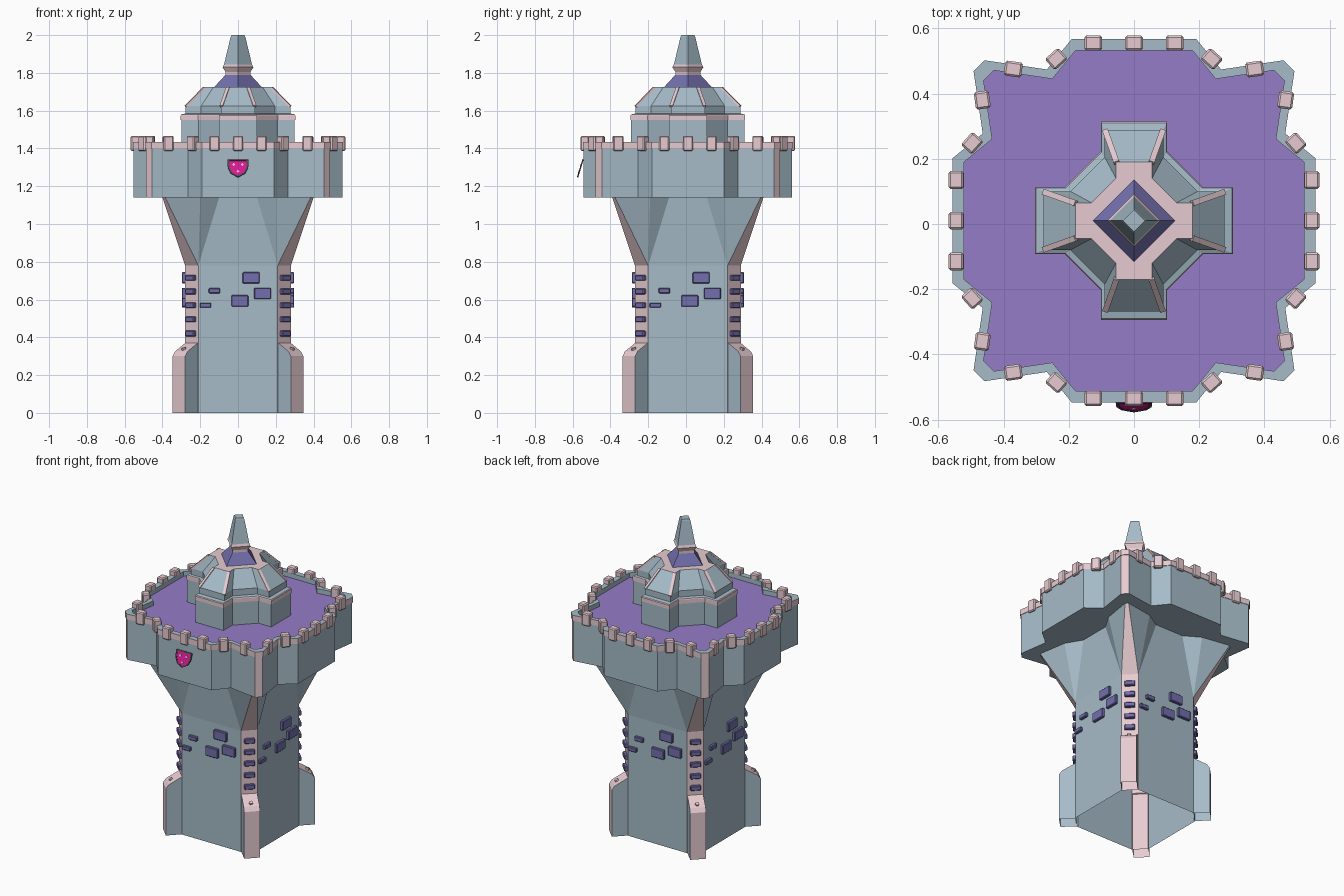
import bpy, bmesh
from math import radians, pi
from mathutils import Matrix, Vector

if "Cube" in bpy.data.objects:
    bpy.data.objects.remove(bpy.data.objects["Cube"])

SHIFT = Matrix.Translation((0, 0.01, 0))   # tower sits slightly back so the shield fits


def material(name, rgb):
    m = bpy.data.materials.new(name)
    m.diffuse_color = (*rgb, 1)
    m.use_nodes = True
    m.node_tree.nodes["Principled BSDF"].inputs["Base Color"].default_value = m.diffuse_color
    return m


BLUE = material("blue_stone", (.38, .50, .58))
PINK = material("pink_stone", (.80, .60, .64))
BRICK = material("violet_brick", (.17, .16, .42))
FLOOR = material("purple_floor", (.30, .20, .57))
MAGENTA = material("magenta_enamel", (.70, .01, .30))
DARK = material("dark_metal", (.10, .06, .09))


def finish(name, bm, mats, bevel=0):
    bmesh.ops.remove_doubles(bm, verts=bm.verts, dist=1e-5)
    me = bpy.data.meshes.new(name)
    bm.transform(SHIFT)
    bm.to_mesh(me)
    bm.free()
    for m in mats:
        me.materials.append(m)
    ob = bpy.data.objects.new(name, me)
    bpy.context.collection.objects.link(ob)
    if bevel:
        mod = ob.modifiers.new("bevel", 'BEVEL')
        mod.width = bevel
        mod.segments = 1
    return ob


def ring(half, s=1.0):
    """Outline with square symmetry from the points of one eighth."""
    quarter = half + [(y, x) for x, y in reversed(half)]
    pts = []
    for k in range(4):
        for x, y in quarter:
            for _ in range(k):
                x, y = -y, x
            pts.append((x * s, y * s))
    return pts


def loft(name, rings, mats, pick=lambda r, i: 0, bottom=None, top=None, mat=None):
    """Join stacked (outline, z) rings; pick gives each face a material index."""
    bm = bmesh.new()
    loops = [[bm.verts.new((x, y, z)) for x, y in pts] for pts, z in rings]
    n = len(loops[0])
    where = {}
    for r, (a, b) in enumerate(zip(loops, loops[1:])):
        for i in range(n):
            j = (i + 1) % n
            # repeated points collapse to triangles or nothing
            quad = []
            for v in (a[i], a[j], b[j], b[i]):
                if all((v.co - q.co).length > 1e-5 for q in quad):
                    quad.append(v)
            if len(quad) > 2:
                bm.faces.new(quad).material_index = pick(r, i)
    if bottom is not None:
        bm.faces.new(loops[0][::-1]).material_index = bottom
    if top is not None:
        bm.faces.new(loops[-1]).material_index = top
    if mat:
        bm.transform(mat)
    return finish(name, bm, mats)


def boxes(name, items, m, bevel=0.004):
    """One object from many (matrix, size) boxes."""
    bm = bmesh.new()
    for mat, size in items:
        bmesh.ops.create_cube(bm, size=1, matrix=mat @ Matrix.Diagonal((*size, 1)))
    return finish(name, bm, [m], bevel)


def turn(deg):
    return Matrix.Rotation(radians(deg), 4, 'Z')


def at(x, y, z):
    return Matrix.Translation((x, y, z))


QUARTERS = [turn(90 * k) for k in range(4)]
corner = lambda i: 1 if i % 6 == 2 else 0

# Tower shaft, flaring into four corner corbels (open underneath)
shaft = ring([(.28, .21)] * 3)
corbel = ring([(.31, .10), (.37, .20), (.40, .385)])
loft("tower_shaft", [(shaft, 0), (shaft, .78), (corbel, 1.14)], [BLUE, PINK],
     lambda r, i: corner(i))

# Corner buttresses: pink end and sloped cap, blue sides
bm = bmesh.new()
for q in QUARTERS:
    m = q @ turn(45)
    prof = [(.34, 0), (.442, 0), (.442, .30), (.425, .325), (.34, .375)]
    L = [bm.verts.new(m @ Vector((r, -.047, z))) for r, z in prof]
    R = [bm.verts.new(m @ Vector((r, .047, z))) for r, z in prof]
    bm.faces.new(L)
    bm.faces.new(R[::-1])
    for i in (1, 2, 3):
        bm.faces.new((L[i + 1], L[i], R[i], R[i + 1])).material_index = 1
bmesh.ops.recalc_face_normals(bm, faces=bm.faces)
finish("corner_buttresses", bm, [BLUE, PINK])

# Small rivets on the buttress caps
bm = bmesh.new()
for q in QUARTERS:
    bmesh.ops.create_cone(bm, cap_ends=True, segments=6, radius1=.014, radius2=.012, depth=.016,
                          matrix=q @ turn(45) @ at(.405, 0, .338) @ Matrix.Rotation(radians(30), 4, 'Y'))
finish("cap_rivets", bm, [PINK])

# Proud bricks on the faces and up the pink corners
face_bricks = [(.07, .715, .09, .06), (.13, .632, .09, .06), (.01, .593, .09, .06),
               (-.125, .647, .06, .028), (-.172, .57, .06, .026)]
items = []
for q in QUARTERS:
    items += [(q @ at(x, -.282, z), (w, .03, h)) for x, z, w, h in face_bricks]
    items += [(q @ turn(45) @ at(.350, 0, z), (.03, .062, .03))
              for z in (.42, .495, .57, .643, .715)]
boxes("wall_bricks", items, BRICK)

# Battlement wall with pink coping and purple floor
half = [(.552, .19), (.46, .265), (.488, .455)]
out, lip, inner = ring(half), ring(half, 1.008), ring(half, .945)
loft("battlement", [(out, 1.14), (out, 1.40), (lip, 1.40), (lip, 1.435), (inner, 1.435), (inner, 1.405)],
     [BLUE, PINK, FLOOR], lambda r, i: 1 if r in (1, 2) or (r == 0 and corner(i)) else 0,
     bottom=0, top=2)

# Merlons
items = []
for q in QUARTERS:
    for x, y, a in [(0, .545, 0), (.125, .545, 0), (-.125, .545, 0), (.238, .496, -42),
                    (-.238, .496, 42), (.37, .465, 8), (-.37, .465, -8)]:
        items.append((q @ at(x, y, 1.427) @ turn(a), (.054, .046, .08)))
boxes("merlons", items, PINK, .006)

# Cross-shaped upper drum and its sloped roof
drum = [(.30, .10), (.21, .10)]
lower, band, rim = ring(drum), ring(drum, 1.012), ring([(.278, .09), (.195, .09)])
peak = ring([(.18, .055), (.13, .055)])
loft("upper_drum", [(lower, 1.40), (lower, 1.55), (band, 1.55), (band, 1.575), (lower, 1.58), (rim, 1.585),
                    (rim, 1.625), (peak, 1.725)], [BLUE, PINK],
     lambda r, i: 1 if r in (1, 2, 3) else 0, top=1)

# Pink ridges along the outer roof edges
items = []
for q in QUARTERS:
    for s in (1, -1):
        a, b = Vector((.276, .088 * s, 1.622)), Vector((.178, .053 * s, 1.722))
        d = b - a
        items.append((q @ Matrix.Translation((a + b) / 2) @ d.to_track_quat('X', 'Z').to_matrix().to_4x4(),
                      (d.length, .018, .012)))
boxes("roof_ridges", items, PINK, 0)

# Diamond-plan spire: purple base, pink collar, tapering blue tip
dia = lambda r: [(r, 0), (0, r), (-r, 0), (0, -r)]
loft("spire", [(dia(.126), 1.725), (dia(.066), 1.79), (dia(.066), 1.805), (dia(.082), 1.83),
               (dia(.074), 1.845), (dia(.039), 1.99), (dia(.034), 2.0)], [BLUE, PINK, BRICK],
     lambda r, i: (2, 1, 1, 1, 0, 0)[r], top=0)

# Front shield, leaning out at the bottom
side = [(.056, .05), (.054, .005), (.038, -.028)]
shield = [(0, -.05)] + side[::-1] + [(-x, y) for x, y in side]
small = [(x * .82, y * .82) for x, y in shield]
pose = at(0, -.570, 1.295) @ Matrix.Rotation(radians(73), 4, 'X')
loft("shield", [(shield, -.004), (shield, .003), (small, .003), (small, .001)], [DARK, MAGENTA],
     bottom=0, top=1, mat=pose)
boxes("shield_studs", [(pose @ at(x, y, .002) @ turn(45), (.011, .011, .004))
                       for x, y in ((-.022, .02), (.022, .02), (0, -.018))], PINK, 0)
